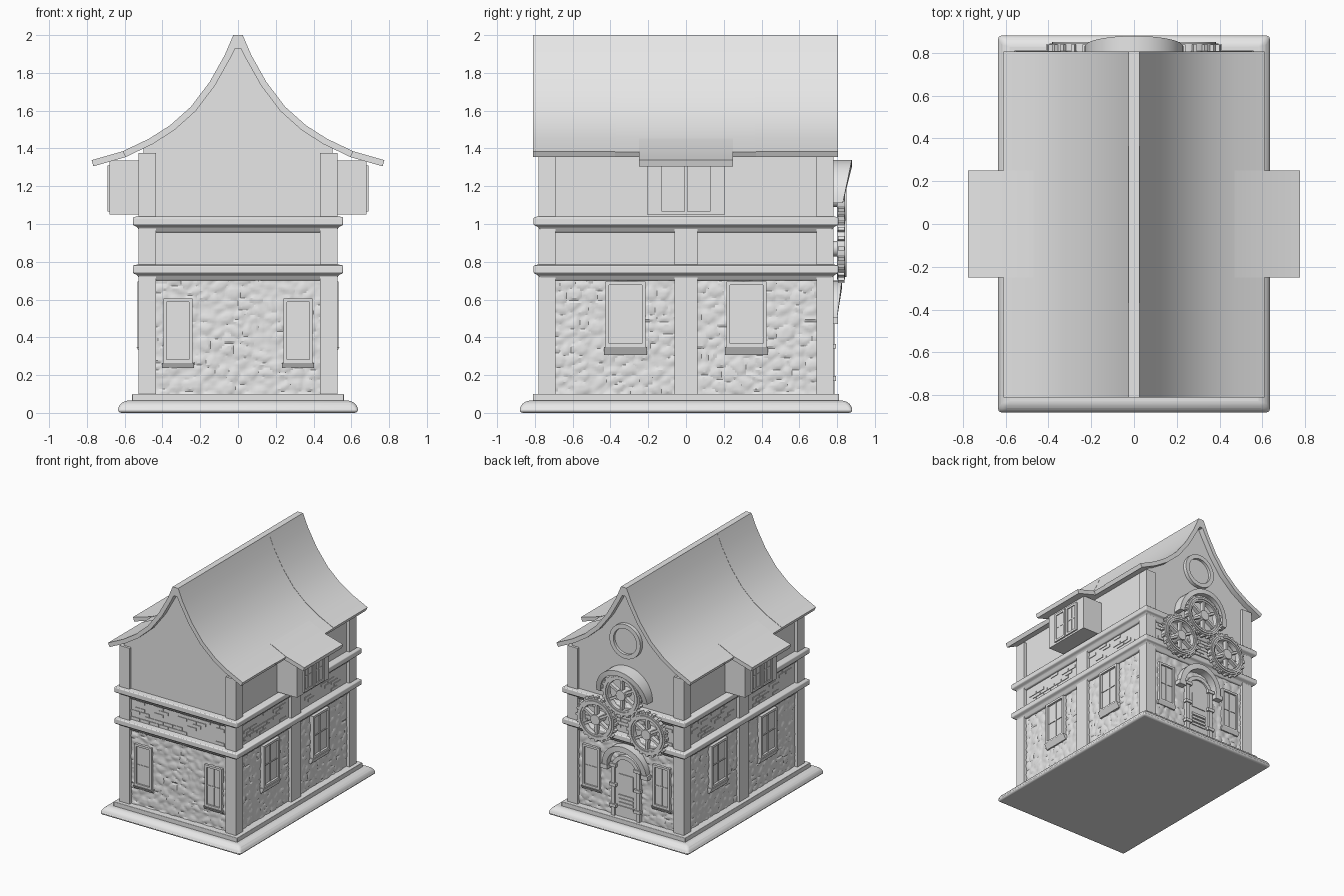
import bpy, bmesh, math, random
from mathutils import Matrix, Vector, noise

random.seed(4)
cube = bpy.data.objects.get("Cube")
if cube:
    bpy.data.objects.remove(cube)

mat = bpy.data.materials.new("plain grey")
mat.use_nodes = True
grey = (0.8, 0.8, 0.8, 1)
mat.diffuse_color = grey
mat.node_tree.nodes["Principled BSDF"].inputs["Base Color"].default_value = grey

FRONT, LEFT, BACK, RIGHT = 0, 90, 180, 270
made = []


def finish(name, bm, turn=FRONT):
    """Turn a part built facing the front towards its own side."""
    bm.transform(Matrix.Rotation(math.radians(turn), 4, "Z"))
    bmesh.ops.recalc_face_normals(bm, faces=bm.faces)
    me = bpy.data.meshes.new(name)
    bm.to_mesh(me)
    bm.free()
    me.materials.append(mat)
    ob = bpy.data.objects.new(name, me)
    bpy.context.collection.objects.link(ob)
    made.append(ob)
    return ob


def prism(bm, pts, near, far):
    """Extrude an outline of (across, up) between two distances from the centre."""
    a = [bm.verts.new((u, -near, z)) for u, z in pts]
    b = [bm.verts.new((u, -far, z)) for u, z in pts]
    bm.faces.new(a)
    bm.faces.new(b[::-1])
    for i in range(len(a)):
        j = (i + 1) % len(a)
        bm.faces.new((a[i], b[i], b[j], a[j]))


def box(bm, u0, u1, z0, z1, near, far):
    prism(bm, [(u0, z0), (u1, z0), (u1, z1), (u0, z1)], near, far)


def arc(cx, cz, r, a0, a1, n):
    steps = [math.radians(a0 + (a1 - a0) * i / n) for i in range(n + 1)]
    return [(cx + r * math.cos(t), cz + r * math.sin(t)) for t in steps]


def ring(bm, cx, cz, r0, r1, near, far, a0=0, a1=360, n=32, flare=0):
    """Square-section arch or ring; flare pushes its top further out."""
    inner, outer = arc(cx, cz, r0, a0, a1, n), arc(cx, cz, r1, a0, a1, n)
    loops = []
    for (u, z), (p, q) in zip(inner, outer):
        f = far + flare * max(0, (q - cz) / r1)
        loops.append([bm.verts.new(c) for c in
                      ((u, -near, z), (u, -f, z), (p, -f, q), (p, -near, q))])
    for s, t in zip(loops, loops[1:]):
        for i in range(4):
            j = (i + 1) % 4
            bm.faces.new((s[i], s[j], t[j], t[i]))
    if a1 - a0 < 360:
        bm.faces.new(loops[0])
        bm.faces.new(loops[-1])
    bmesh.ops.remove_doubles(bm, verts=bm.verts, dist=0.00001)


def tiers(name, levels, bevel=0):
    """Stack of rectangles (half width, half depth, height) joined by sloping sides."""
    bm = bmesh.new()
    loops = [[bm.verts.new((sx * x, sy * y, z)) for sx, sy in
              ((-1, -1), (1, -1), (1, 1), (-1, 1))] for x, y, z in levels]
    for s, t in zip(loops, loops[1:]):
        for i in range(4):
            j = (i + 1) % 4
            bm.faces.new((s[i], s[j], t[j], t[i]))
    bm.faces.new(loops[0])
    bm.faces.new(loops[-1])
    ob = finish(name, bm)
    if bevel:
        mod = ob.modifiers.new("rounding", "BEVEL")
        mod.width, mod.segments = bevel, 3


# Plinth, solid core and moulded bands
tiers("plinth", [(0.635, 0.88, 0), (0.635, 0.88, 0.035), (0.60, 0.845, 0.065)], 0.018)
tiers("plinth_step", [(0.56, 0.81, 0.06), (0.56, 0.81, 0.1)], 0.004)
tiers("wall_core", [(0.495, 0.75, 0.09), (0.495, 0.75, 1.36)])
for name, z in (("lower_band", 0.70), ("upper_band", 0.955)):
    tiers(name, [(0.515, 0.765, z), (0.535, 0.785, z + 0.03), (0.557, 0.807, z + 0.04),
                 (0.557, 0.807, z + 0.08), (0.535, 0.785, z + 0.085)], 0.006)

# Corner posts and middle posts
for sx in (-1, 1):
    for sy in (-1, 1):
        bm = bmesh.new()
        u = sorted((sx * 0.435, sx * 0.527))
        v = sorted((-sy * 0.69, -sy * 0.78))
        box(bm, *u, 0.1, 1.375, *v)
        finish("corner_post", bm)
for turn in (LEFT, RIGHT):
    bm = bmesh.new()
    box(bm, -0.062, 0.062, 0.1, 1.0, 0.45, 0.527)
    finish("middle_post", bm, turn)


# Rough stone panels and brick courses
def stone_panel(u0, u1, d, turn, nu):
    bm = bmesh.new()
    nz = 48
    rows = []
    for k in range(nz + 1):
        row = []
        for i in range(nu + 1):
            u, z = u0 + (u1 - u0) * i / nu, 0.1 + 0.61 * k / nz
            dist, _ = noise.voronoi(Vector((u * 14, turn + d, z * 17)))
            bump = 0.008 * min(1, (dist[1] - dist[0]) * 3)
            row.append(bm.verts.new((u, -d - bump, z)))
        rows.append(row)
    for r, s in zip(rows, rows[1:]):
        for i in range(nu):
            bm.faces.new((r[i], r[i + 1], s[i + 1], s[i]))
    finish("stone_panel", bm, turn)


def brick_panel(u0, u1, d, turn):
    bm = bmesh.new()
    box(bm, u0, u1, 0.78, 0.97, d - 0.02, d + 0.004)
    courses, length = 6, 0.085
    for c in range(courses):
        z = 0.79 + c * 0.028
        u = u0 + (c % 2) * length / 2
        while u + length < u1:
            if random.random() < 0.45:
                box(bm, u, u + length - 0.006, z, z + 0.023, d, d + 0.009)
            u += length
    finish("brick_panel", bm, turn)


for turn in (FRONT, BACK):
    stone_panel(-0.436, 0.436, 0.752, turn, 72)
    brick_panel(-0.436, 0.436, 0.752, turn)
for turn in (LEFT, RIGHT):
    for u0, u1 in ((-0.69, -0.06), (0.06, 0.69)):
        stone_panel(u0, u1, 0.497, turn, 54)
        brick_panel(u0, u1, 0.497, turn)


# Windows with frame, glazing bars and wedge sill
def window(name, u, w, z0, z1, d, turn, depth, sill=0.0, bar=0.018):
    bm = bmesh.new()
    a, b = u - w / 2, u + w / 2
    box(bm, a, b, z0, z1, d - 0.01, d + depth * 0.4)
    for s, t in ((a, a + bar), (b - bar, b)):
        box(bm, s, t, z0, z1, d, d + depth)
    for s, t in ((z0, z0 + bar), (z1 - bar, z1)):
        box(bm, a + bar, b - bar, s, t, d, d + depth)
    mid = (z0 + z1) / 2
    box(bm, u - 0.004, u + 0.004, z0 + bar, z1 - bar, d, d + depth * 0.6)
    box(bm, a + bar, b - bar, mid - 0.004, mid + 0.004, d, d + depth * 0.6)
    if sill:
        first = len(bm.verts)
        box(bm, a - 0.008, b + 0.008, z0 - sill, z0, d - 0.01, d + depth + 0.006)
        bm.verts.ensure_lookup_table()
        for v in bm.verts[first:]:
            if v.co.z < z0 - sill / 2 and v.co.y < -d:
                v.co.y = -d - 0.012
    finish(name, bm, turn)


for s in (-1, 1):
    for turn in (FRONT, BACK):
        window("end_window", s * 0.318, 0.155, 0.265, 0.605, 0.755, turn, 0.022, 0.028)
    for turn in (LEFT, RIGHT):
        window("side_window", s * 0.32, 0.21, 0.35, 0.695, 0.502, turn, 0.03, 0.044)

# Curved roof: three main panels and a longer strip over the dormers
CURVE = [(0.025, 2.0), (0.07, 1.895), (0.15, 1.752), (0.25, 1.62), (0.36, 1.522),
         (0.47, 1.452), (0.61, 1.385), (0.775, 1.338)]


def mirrored(half):
    return [(-u, z) for u, z in half] + half[::-1]


def underside(top, thick):
    pts = []
    for i, (u, z) in enumerate(top):
        p, q = top[max(i - 1, 0)], top[min(i + 1, len(top) - 1)]
        t = Vector((q[0] - p[0], q[1] - p[1])).normalized()
        pts.append((max(u + t.y * thick, 0.0), z - t.x * thick))
    pts[0] = (0.004, 1.95)
    return pts


def roof(name, top, front, back, lift=0.0):
    bm = bmesh.new()
    under = underside(top, 0.034)
    half = [(u, z + lift) for u, z in top] + under[::-1]
    prism(bm, half, -back, -front)
    prism(bm, [(-u, z) for u, z in half], -back, -front)
    box(bm, -0.025, 0.025, 1.93, 2.0, -back, -front)
    finish(name, bm)


roof("roof_front", CURVE[:-1], -0.81, -0.37)
roof("roof_middle", CURVE[:-1], -0.375, 0.37, -0.003)
roof("roof_back", CURVE[:-1], 0.365, 0.805)
for s in (-1, 1):
    bm = bmesh.new()
    top = CURVE[-3:]
    prism(bm, [(s * u, z) for u, z in top + underside(CURVE, 0.034)[:-4:-1]], -0.25, 0.25)
    finish("dormer_roof", bm)

# Gable walls fill the curve below the roof
gable = underside(CURVE, 0.03)[:6] + [(0.5, 1.4), (0.5, 1.03)]
bm = bmesh.new()
prism(bm, [(-u, z) for u, z in gable] + gable[::-1], -0.76, 0.76)
finish("gable_block", bm)

# Dormers with paired casements
for turn in (LEFT, RIGHT):
    bm = bmesh.new()
    box(bm, -0.207, 0.207, 1.05, 1.335, 0.48, 0.68)
    finish("dormer", bm, turn)
    for s in (-1, 1):
        window("dormer_window", s * 0.068, 0.125, 1.065, 1.31, 0.68, turn, 0.012)

# Round gable window
bm = bmesh.new()
ring(bm, 0, 1.55, 0.105, 0.14, 0.75, 0.79)
prism(bm, arc(0, 1.55, 0.11, 0, 350, 35), 0.75, 0.768)
finish("round_window", bm, BACK)


# Three meshing gears with a hood over the top one
def gear(u, z, r=0.165, teeth=20):
    bm = bmesh.new()
    ring(bm, u, z, r * 0.74, r, 0.8, 0.842, n=40)
    ring(bm, u, z, r * 0.82, r * 0.92, 0.84, 0.85, n=40)
    prism(bm, arc(u, z, r * 0.25, 0, 345, 23), 0.76, 0.85)
    turned = [(i * 360 / teeth, r * 0.97, r * 1.1, 0.012) for i in range(teeth)]
    turned += [(i * 60 + 30, r * 0.2, r * 0.78, 0.011) for i in range(6)]
    for angle, start, end, half in turned:
        c, s = math.cos(math.radians(angle)), math.sin(math.radians(angle))
        pts = ((start, -half), (end, -half * 0.8), (end, half * 0.8), (start, half))
        prism(bm, [(u + a * c - b * s, z + a * s + b * c) for a, b in pts], 0.805, 0.838)
    finish("gear", bm, BACK)


for u, z in ((-0.23, 0.87), (0.23, 0.87), (0, 1.13)):
    gear(u, z)
bm = bmesh.new()
ring(bm, 0, 1.11, 0.19, 0.23, 0.75, 0.83, 0, 180, 24, 0.048)
finish("gear_hood", bm, BACK)

# Arched door with trim, hinges, lower slats and hood
bm = bmesh.new()
prism(bm, [(-0.1, 0.1), (0.1, 0.1)] + arc(0, 0.48, 0.1, 0, 180, 16), 0.74, 0.772)
finish("door", bm, BACK)
bm = bmesh.new()
ring(bm, 0, 0.48, 0.098, 0.13, 0.74, 0.786, 0, 180, 16)
for s in (-1, 1):
    box(bm, *sorted((s * 0.098, s * 0.13)), 0.1, 0.48, 0.74, 0.786)
    for z in (0.17, 0.34, 0.5):
        box(bm, *sorted((s * 0.08, s * 0.14)), z, z + 0.025, 0.76, 0.795)
finish("door_frame", bm, BACK)
bm = bmesh.new()
for i in range(4):
    box(bm, -0.065, 0.065, 0.17 + i * 0.03, 0.19 + i * 0.03, 0.76, 0.78)
box(bm, -0.065, 0.065, 0.33, 0.45, 0.76, 0.778)
finish("door_panels", bm, BACK)
bm = bmesh.new()
ring(bm, 0, 0.5, 0.155, 0.2, 0.74, 0.80, 0, 180, 20, 0.025)
for s in (-1, 1):
    box(bm, *sorted((s * 0.15, s * 0.215)), 0.47, 0.505, 0.74, 0.805)
finish("door_hood", bm, BACK)

# Smooth curved surfaces, keep edges sharp
for ob in made:
    ob.select_set(True)
bpy.context.view_layer.objects.active = made[0]
bpy.ops.object.shade_smooth_by_angle(angle=math.radians(25))
